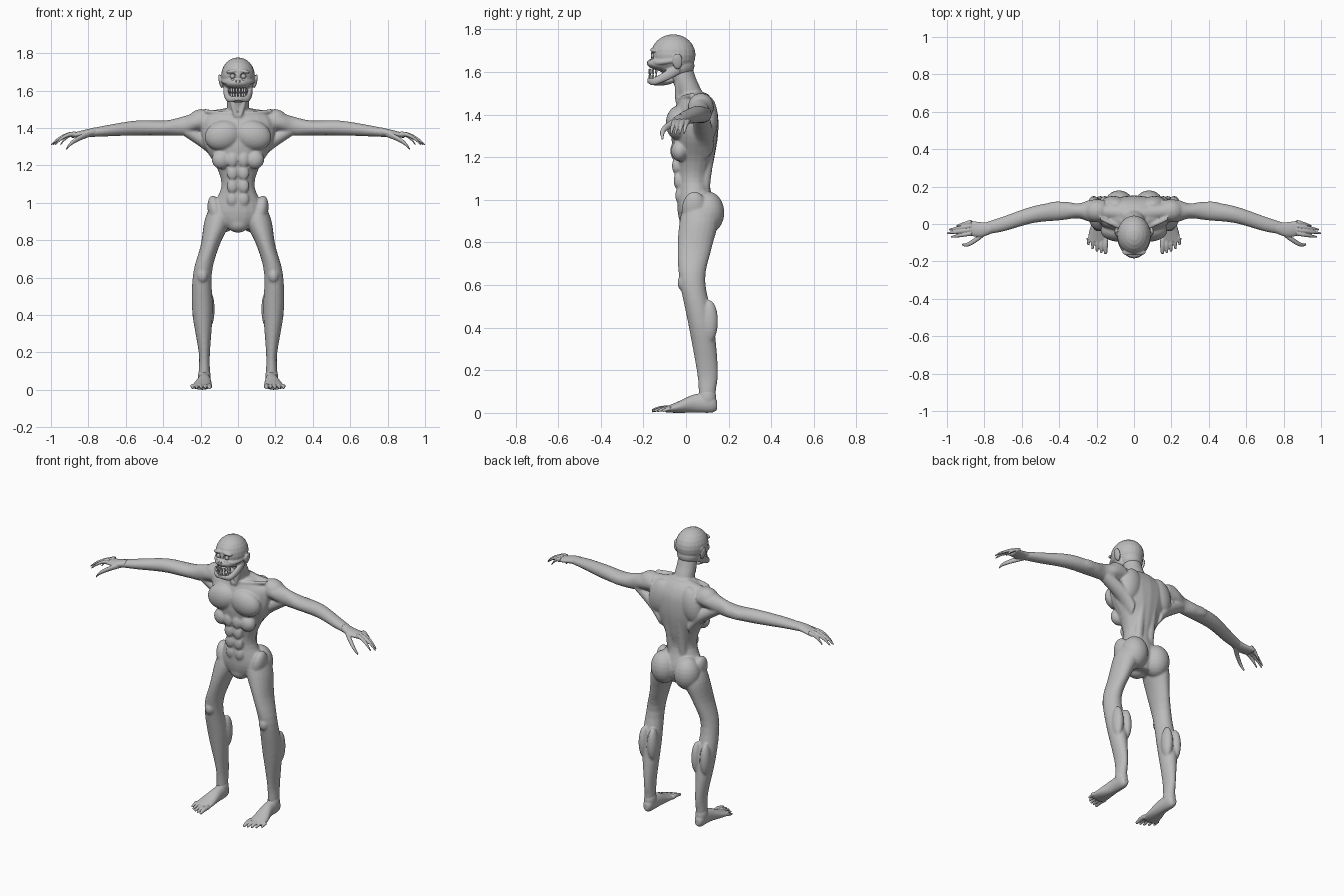
import bpy, bmesh, math
from mathutils import Matrix, Vector

cube = bpy.data.objects.get("Cube")
if cube:
    bpy.data.objects.remove(cube)

skin = bpy.data.materials.new("grey skin")
skin.use_nodes = True
grey = (.5, .5, .5, 1)
skin.diffuse_color = grey
skin.node_tree.nodes["Principled BSDF"].inputs["Base Color"].default_value = grey

AXES = {"x": Vector((1, 0, 0)), "y": Vector((0, 1, 0)), "z": Vector((0, 0, 1))}


def spline(rows, steps=4):
    """Pass a smooth curve through rows of position and radii."""
    rows = [Vector(row) for row in rows]
    padded = [rows[0], *rows, rows[-1]]
    for before, start, end, after in zip(padded, padded[1:], padded[2:], padded[3:]):
        for step in range(steps):
            t = step / steps
            slope = (end - before) / 2
            leaving = (after - start) / 2
            bend = (end - start) * 3 - slope * 2 - leaving
            twist = (start - end) * 2 + slope + leaving
            yield start + slope * t + bend * t ** 2 + twist * t ** 3
    yield rows[-1]


def loft(bm, across, rows, sides=20):
    """Skin elliptical rings (x, y, z, radius, radius) lying in one plane."""
    u, v = (AXES[letter] for letter in across)
    rings = []
    for x, y, z, ru, rv in spline(rows):
        ring = []
        for side in range(sides):
            angle = math.tau * side / sides
            offset = u * ru * math.cos(angle) + v * rv * math.sin(angle)
            ring.append(bm.verts.new(Vector((x, y, z)) + offset))
        rings.append(ring)
    for low, high in zip(rings, rings[1:]):
        for side in range(sides):
            bm.faces.new((low[side - 1], low[side], high[side], high[side - 1]))
    bm.faces.new(rings[0][::-1])
    bm.faces.new(rings[-1])


def cord(bm, across, points, radius, taper=1):
    """Round limb whose radius runs from the first value to radius * taper."""
    last = len(points) - 1
    radii = [radius * (1 + (taper - 1) * (i / last) ** 2) for i in range(last + 1)]
    loft(bm, across, [(*point, r, r) for point, r in zip(points, radii)])


def blob(bm, centre, radii, tilt=0, axis="Y"):
    """Ellipsoid, tilted about one axis."""
    turn = Matrix.Rotation(math.radians(tilt), 4, axis)
    place = Matrix.Translation(centre) @ turn @ Matrix.Diagonal((*radii, 1))
    bmesh.ops.create_uvsphere(bm, u_segments=24, v_segments=12, radius=1, matrix=place)


def finish(bm, name, voxel=None, soften=4):
    """Mirror the half model and fuse its parts into one smooth skin."""
    bmesh.ops.recalc_face_normals(bm, faces=bm.faces)
    mesh = bpy.data.meshes.new(name)
    bm.to_mesh(mesh)
    bm.free()
    mesh.materials.append(skin)
    for polygon in mesh.polygons:
        polygon.use_smooth = True
    part = bpy.data.objects.new(name, mesh)
    bpy.context.scene.collection.objects.link(part)
    part.modifiers.new("mirror", "MIRROR").use_mirror_merge = False
    if voxel:
        fuse = part.modifiers.new("fuse", "REMESH")
        fuse.mode = "VOXEL"
        fuse.voxel_size = voxel
        fuse.use_smooth_shade = True
        relax = part.modifiers.new("relax", "SMOOTH")
        relax.factor = .5
        relax.iterations = soften
    return part


# Trunk: height, half width, front, back
body = bmesh.new()
trunk = [
    (.86, .06, -.02, .11), (.95, .14, -.04, .14), (1.08, .09, -.04, .11),
    (1.18, .11, -.05, .13), (1.3, .18, -.07, .15), (1.4, .2, -.06, .15),
    (1.46, .18, -.04, .13), (1.5, .08, -.02, .1),
]
loft(body, "xy", [(0, (front + back) / 2, height, width, (back - front) / 2)
                  for height, width, front, back in trunk])

# Neck with its front cords
cord(body, "xy", [(0, .03, 1.45), (0, .01, 1.52), (0, -.01, 1.57), (0, -.03, 1.64)], .06, .9)
cord(body, "xy", [(.01, -.04, 1.46), (.03, -.04, 1.53), (.04, -.03, 1.6)], .012)

# Chest, shoulder, collar and back muscles
blob(body, (.08, -.035, 1.36), (.1, .06, .08), 15)
blob(body, (.2, .07, 1.44), (.07, .06, .06), 15)
blob(body, (.11, .1, 1.38), (.07, .05, .11), -12)
cord(body, "yz", [(0, .05, 1.48), (.1, .06, 1.46), (.2, .07, 1.45)], .04)
cord(body, "yz", [(.01, -.03, 1.47), (.09, -.01, 1.48), (.18, .03, 1.49)], .012)
cord(body, "yz", [(.1, .08, 1.24), (.17, .08, 1.32), (.3, .07, 1.4)], .05, .7)
cord(body, "xy", [(.04, .08, .98), (.04, .09, 1.1), (.04, .12, 1.3), (.04, .12, 1.4)], .027)

# Belly muscles and lowest rib
for row in range(4):
    blob(body, (.03, -.03 - .008 * row, 1.02 + .07 * row), (.03, .02, .04))
blob(body, (.09, -.03, 1.23), (.05, .04, .05), 40)

# Hips and buttocks
blob(body, (.08, .1, .94), (.08, .08, .1))
blob(body, (.12, .04, .95), (.04, .06, .09), 12)
blob(body, (0, .02, .89), (.06, .05, .05))

# Leg with kneecap and two calf muscles
loft(body, "xy", [
    (.1, .05, .98, .05, .06), (.11, .06, .9, .07, .09), (.15, .04, .77, .05, .08),
    (.19, .03, .62, .05, .06), (.19, .07, .42, .055, .06), (.18, .1, .2, .03, .05),
    (.18, .1, .1, .03, .04), (.18, .1, .03, .03, .04),
])
blob(body, (.19, -.01, .61), (.03, .03, .04))
for side in (-1, 1):
    blob(body, (.185 + .03 * side, .11, .43), (.03, .04, .1))

# Arm
loft(body, "yz", [
    (.16, .07, 1.44, .06, .05), (.23, .07, 1.43, .06, .05), (.3, .07, 1.41, .04, .05),
    (.39, .07, 1.4, .05, .04), (.54, .05, 1.4, .045, .04), (.7, 0, 1.385, .04, .03),
    (.82, -.03, 1.37, .03, .02),
])
blob(body, (.41, .1, 1.4), (.06, .02, .03))
finish(body, "body", .006, 5)

# Hand: palm, four fingers that curl with length, and a thumb
hand = bmesh.new()
loft(hand, "yz", [(.76, -.02, 1.38, .03, .024), (.82, -.03, 1.37, .04, .02),
                  (.89, -.02, 1.36, .04, .013)])
for finger, reach in enumerate((.11, .13, .12, .08)):
    bends = [(.87 + reach * t, .02 * (finger - t) - .05, 1.37 - .06 * t * t)
             for t in (0, .35, .7, 1)]
    cord(hand, "yz", bends, .012, .4)
cord(hand, "yz", [(.79, -.04, 1.37), (.84, -.08, 1.35), (.89, -.11, 1.32), (.92, -.11, 1.285)],
     .017, .3)
finish(hand, "hands", .003, 3)

# Foot: heel to ball, then five toes that shorten outward
foot = bmesh.new()
loft(foot, "xz", [
    (.18, .146, .035, .015, .02), (.18, .12, .045, .03, .044), (.18, .04, .044, .036, .043),
    (.19, -.04, .026, .05, .026), (.195, -.095, .016, .054, .014),
])
blob(foot, (.18, .1, .07), (.034, .042, .06))
for toe in range(5):
    x = .152 + .023 * toe
    tip = .003 * toe * toe - .16
    size = .011 if toe else .014
    cord(foot, "xz", [(x, -.08, .02), (x, tip + .04, .02), (x, tip, .01)], size, .6)
finish(foot, "feet", .0035, 3)

# Head: skull, upper jaw, brow, cheek ridge, open lower jaw and ear
head = bmesh.new()
blob(head, (0, -.06, 1.68), (.09, .105, .097))
blob(head, (0, -.03, 1.63), (.07, .07, .06))
blob(head, (0, -.12, 1.635), (.065, .065, .03), -8, "X")
blob(head, (.03, -.15, 1.703), (.034, .018, .011), 8)
cord(head, "xz", [(.08, -.03, 1.66), (.075, -.09, 1.65), (.055, -.14, 1.645), (.02, -.17, 1.65)],
     .013)
loft(head, "xz", [(.06, -.03, 1.62, .014, .03), (.065, -.08, 1.59, .013, .026),
                  (.045, -.15, 1.555, .016, .018), (0, -.18, 1.56, .02, .012)])
blob(head, (0, -.105, 1.555), (.05, .06, .018), 8, "X")
blob(head, (.093, -.04, 1.65), (.01, .024, .038), 12)
skull = finish(head, "head", .004, 3)

# Eye sockets and nostrils cut out of the skull
holes = bmesh.new()
blob(holes, (.029, -.168, 1.676), (.02, .022, .02))
blob(holes, (.009, -.187, 1.65), (.005, .012, .008), 15)
cutter = finish(holes, "socket_cutter")
cutter.hide_render = True
cutter.hide_viewport = True
cut = skull.modifiers.new("sockets", "BOOLEAN")
cut.operation = "DIFFERENCE"
cut.solver = "EXACT"
cut.object = cutter

eyes = bmesh.new()
blob(eyes, (.029, -.152, 1.676), (.013, .013, .013))
finish(eyes, "eyes")

# Upper and lower teeth along the jaw curve
teeth = bmesh.new()
for tooth in range(4):
    angle = .2 + .38 * tooth
    x, y = .043 * math.sin(angle), -.13 - .043 * math.cos(angle)
    for height in (1.575, 1.602):
        blob(teeth, (x, y, height), (.006, .005, .014))
finish(teeth, "teeth")
